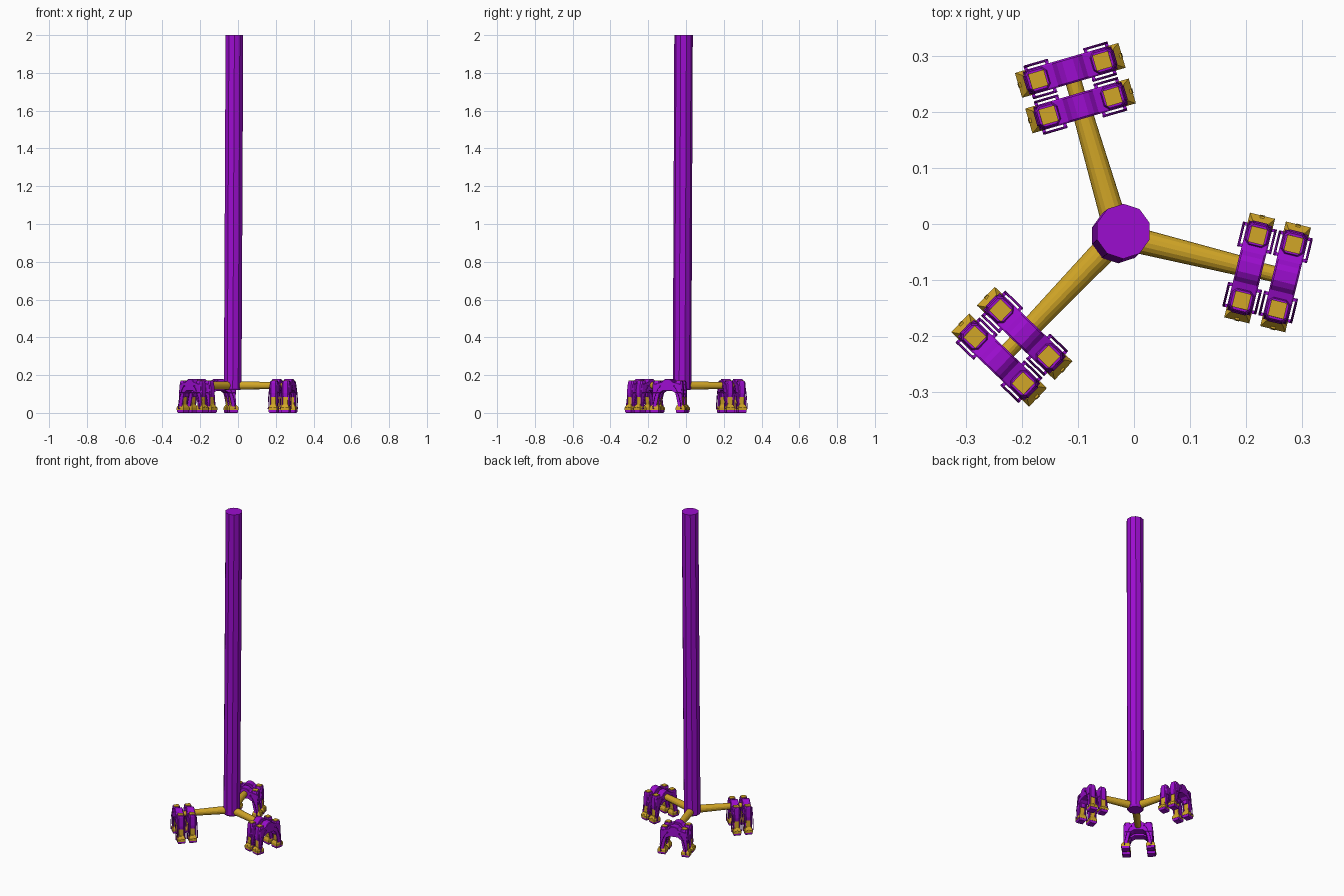
import bpy, bmesh, math
from mathutils import Matrix, Vector

if "Cube" in bpy.data.objects:
    bpy.data.objects.remove(bpy.data.objects["Cube"])


def material(name, rgb):
    m = bpy.data.materials.new(name)
    m.diffuse_color = (*rgb, 1)
    m.use_nodes = True
    m.node_tree.nodes["Principled BSDF"].inputs["Base Color"].default_value = m.diffuse_color
    return m


PURPLE = material("purple", (0.33, 0.004, 0.62))
GOLD = material("gold", (0.64, 0.38, 0.02))
BASE = Vector((-0.028, -0.021, 0))


def loft(bm, rings):
    """Skin a list of equal-sized point rings and cap both ends."""
    vs = [[bm.verts.new(p) for p in ring] for ring in rings]
    n = len(vs[0])
    for a, b in zip(vs, vs[1:]):
        for i in range(n):
            j = (i + 1) % n
            bm.faces.new((a[i], a[j], b[j], b[i]))
    bm.faces.new(vs[0][::-1])
    bm.faces.new(vs[-1])


def block(bm, x, levels):
    """Stack of rectangles; each level is (z, half width, y min, y max)."""
    loft(bm, [[(x - w, y0, z), (x + w, y0, z), (x + w, y1, z), (x - w, y1, z)]
              for z, w, y0, y1 in levels])


def rod(bm, pts, r, sides=6):
    """Tube along a path lying in a plane of constant x."""
    rings = []
    for i, p in enumerate(pts):
        p = Vector(p)
        d = (Vector(pts[min(i + 1, len(pts) - 1)]) - Vector(pts[max(i - 1, 0)])).normalized()
        u = Vector((1, 0, 0))
        v = d.cross(u)
        rings.append([p + r * (math.cos(a) * u + math.sin(a) * v)
                      for a in (2 * math.pi * k / sides for k in range(sides))])
    loft(bm, rings)


def mesh(name, mat, build, mirror=False):
    bm = bmesh.new()
    build(bm)
    if mirror:
        bmesh.ops.mirror(bm, geom=bm.verts[:] + bm.edges[:] + bm.faces[:],
                         axis='Y', merge_dist=-1)
    bmesh.ops.recalc_face_normals(bm, faces=bm.faces[:])
    me = bpy.data.meshes.new(name)
    bm.to_mesh(me)
    bm.free()
    me.materials.append(mat)
    return me


def place(name, me, matrix=Matrix()):
    ob = bpy.data.objects.new(name, me)
    ob.matrix_world = matrix
    bpy.context.collection.objects.link(ob)
    return ob


# Leaning faceted mast
def mast(bm):
    def ring(c, r):
        return [(c[0] + r * math.cos(a), c[1] + r * math.sin(a), c[2])
                for a in (2 * math.pi * (k + 0.5) / 10 for k in range(10))]
    loft(bm, [ring((-0.028, -0.021, 0.12), 0.043), ring((-0.028, -0.021, 0.13), 0.049),
              ring((-0.019, -0.013, 2.0), 0.049)])


place("mast", mesh("mast", PURPLE, mast))


# Radial arm with a thinner axle through the two foot units
def arm(bm):
    steps = [(0.02, 0.023), (0.222, 0.018), (0.222, 0.0145), (0.322, 0.0145)]
    loft(bm, [[(x, r * math.cos(a), 0.145 + r * math.sin(a))
               for a in (2 * math.pi * k / 16 for k in range(16))] for x, r in steps])


# Arched rocker beam: hub hump in the middle, dropping to both ends
def rocker(bm):
    half = [(0.010, 0.180), (0.020, 0.174), (0.028, 0.165), (0.044, 0.160),
            (0.076, 0.150), (0.080, 0.105), (0.044, 0.105), (0.026, 0.117)]
    outline = half + [(-y, z) for y, z in reversed(half)]
    loft(bm, [[(x, y * s, 0.14 + (z - 0.14) * s) for y, z in outline]
              for x, s in ((-0.023, 0.94), (-0.020, 1), (0.020, 1), (0.023, 0.94))])


# Rounded housing at each end of the rocker
def housing(bm):
    def ring(z, w, c):
        k = w * 0.6
        pts = [(w, -k), (w, k), (k, w), (-k, w), (-w, k), (-w, -k), (-k, -w), (k, -w)]
        return [(x, c + y, z) for x, y in pts]
    loft(bm, [ring(0.085, 0.018, 0.064), ring(0.105, 0.021, 0.063),
              ring(0.158, 0.021, 0.060), ring(0.168, 0.018, 0.060)])


# Square gold strut, showing above the housing
def strut(bm):
    block(bm, 0, [(0.03, 0.012, 0.058, 0.082), (0.171, 0.0145, 0.045, 0.074)])


# Gold foot with raised ankle and a small toe ridge
def foot(bm):
    block(bm, 0, [(0.014, 0.023, 0.046, 0.096), (0.028, 0.023, 0.046, 0.096),
                  (0.044, 0.015, 0.054, 0.084)])
    block(bm, 0, [(0.020, 0.004, 0.080, 0.097), (0.034, 0.004, 0.080, 0.095)])


# Purple sole under the foot
def sole(bm):
    block(bm, 0, [(0, 0.018, 0.050, 0.090), (0.006, 0.022, 0.047, 0.094),
                  (0.015, 0.022, 0.047, 0.094)])


# Fork plates either side of the strut
def fork(bm):
    for x in (-0.018, 0.018):
        block(bm, x, [(0.034, 0.003, 0.060, 0.080), (0.060, 0.003, 0.054, 0.082),
                      (0.110, 0.003, 0.044, 0.078)])


# Thin bowed rods outside the fork, with pins into the unit
def rods(bm):
    for s in (-1, 1):
        x = s * 0.029
        rod(bm, [(x, 0.034, 0.145), (x, 0.050, 0.125), (x, 0.066, 0.085),
                 (x, 0.074, 0.050), (x, 0.076, 0.022)], 0.0022)
        for y, z in ((0.036, 0.142), (0.075, 0.024)):
            loft(bm, [[(px, y - 0.003, z - 0.003), (px, y + 0.003, z - 0.003),
                       (px, y + 0.003, z + 0.003), (px, y - 0.003, z + 0.003)]
                      for px in (s * 0.015, s * 0.031)])


arm_mesh = mesh("arm", GOLD, arm)
unit = {
    "rocker_beam": mesh("rocker_beam", PURPLE, rocker),
    "strut_housings": mesh("strut_housings", PURPLE, housing, True),
    "struts": mesh("struts", GOLD, strut, True),
    "feet": mesh("feet", GOLD, foot, True),
    "soles": mesh("soles", PURPLE, sole, True),
    "fork_plates": mesh("fork_plates", PURPLE, fork, True),
    "side_rods": mesh("side_rods", PURPLE, rods, True),
}

# Three arms, each carrying an inner and an outer foot unit
for i in range(3):
    turn = Matrix.Translation(BASE) @ Matrix.Rotation(math.radians(-13.8 + 120 * i), 4, 'Z')
    place(f"arm_{i + 1}", arm_mesh, turn)
    for label, radius in (("inner", 0.241), ("outer", 0.307)):
        spot = turn @ Matrix.Translation((radius, 0, 0))
        for part, me in unit.items():
            place(f"{part}_{label}_{i + 1}", me, spot)
